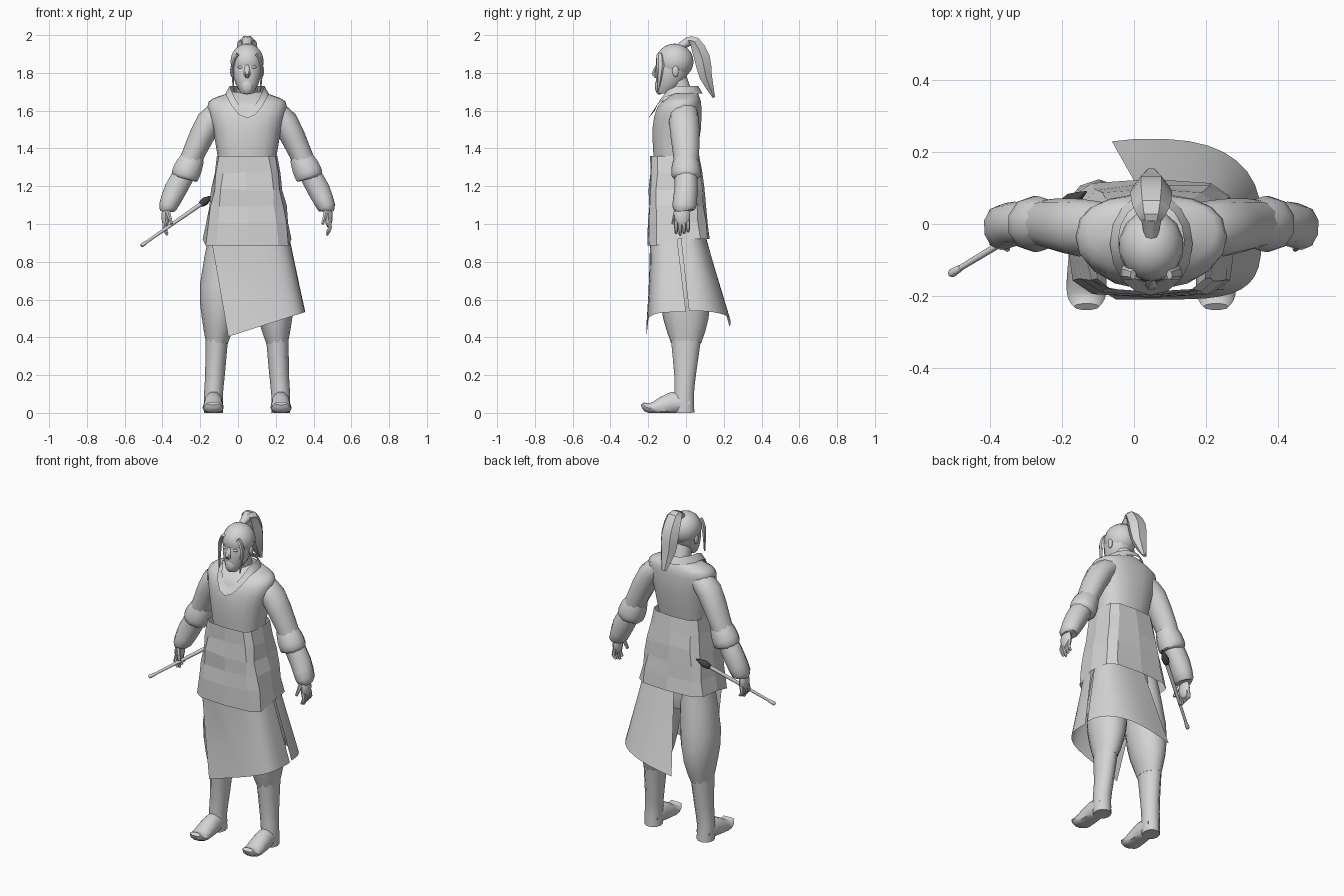
import bpy, bmesh, math, random
from mathutils import Vector, Matrix

if "Cube" in bpy.data.objects:
    bpy.data.objects.remove(bpy.data.objects["Cube"])

random.seed(4)
CENTRE = .048  # x of the figure's centre line
ACROSS, DEPTH, UP = Vector((1, 0, 0)), Vector((0, 1, 0)), Vector((0, 0, 1))


def flat_colour(name, value):
    material = bpy.data.materials.new(name)
    material.use_nodes = True
    material.diffuse_color = (value, value, value, 1)
    material.node_tree.nodes["Principled BSDF"].inputs["Base Color"].default_value = material.diffuse_color
    return material


grey = flat_colour("plain_grey", .66)
dark = flat_colour("dark_bristle", .06)


def finish(name, bm, smooth=50, material=grey):
    """Turn a bmesh into a named, shaded object."""
    mesh = bpy.data.meshes.new(name)
    bm.to_mesh(mesh)
    bm.free()
    mesh.materials.append(material)
    part = bpy.data.objects.new(name, mesh)
    bpy.context.collection.objects.link(part)
    if smooth:
        bpy.ops.object.select_all(action='DESELECT')
        part.select_set(True)
        bpy.context.view_layer.objects.active = part
        bpy.ops.object.shade_smooth_by_angle(angle=math.radians(smooth))
    return part


def loft(name, rings, closed=True, caps=True, **look):
    """Skin a list of point rings."""
    bm = bmesh.new()
    rows = [[bm.verts.new(point) for point in ring] for ring in rings]
    count = len(rows[0])
    for lower, upper in zip(rows, rows[1:]):
        for i in range(count if closed else count - 1):
            j = (i + 1) % count
            bm.faces.new((lower[i], lower[j], upper[j], upper[i]))
    if closed and caps:
        bm.faces.new(rows[0][::-1])
        bm.faces.new(rows[-1])
    if closed:
        bmesh.ops.recalc_face_normals(bm, faces=bm.faces)
    return finish(name, bm, **look)


def rounded(degrees, power=2):
    """Point on a unit superellipse; higher powers are boxier."""
    c, s = math.cos(math.radians(degrees)), math.sin(math.radians(degrees))
    return (math.copysign(abs(c) ** (2 / power), c), math.copysign(abs(s) ** (2 / power), s))


def ring_of(sides, power=2):
    return [rounded(360 * i / sides, power) for i in range(sides)]


def spline(controls, steps=2):
    """Smooth curve through the control tuples."""
    ends = [Vector(c) for c in (controls[0], *controls, controls[-1])]
    curve = []
    for a, b, c, d in zip(ends, ends[1:], ends[2:], ends[3:]):
        for k in range(steps):
            t = k / steps
            curve.append(b + t * ((c - a) / 2 + t * (a - b * 2.5 + c * 2 - d / 2
                                                     + t * (b * 1.5 - c * 1.5 + (d - a) / 2))))
    return curve + [ends[-1]]


def stack(name, levels, sides=14, power=2, **options):
    """Level rings given as height, half width, middle y, half depth."""
    shape = ring_of(sides, power)
    return loft(name, [[(CENTRE + u * width, middle + v * deep, z) for u, v in shape]
                       for z, width, middle, deep in levels], **options)


def tube(name, controls, along=ACROSS, side=1, sides=10, **options):
    """Rings across a path given as x, y, z, radius, other radius."""
    path = spline([c if len(c) == 5 else (*c, c[-1]) for c in controls])
    spots = [Vector((CENTRE + side * p[0], p[1], p[2])) for p in path]
    rings = []
    for i, (spot, p) in enumerate(zip(spots, path)):
        ahead = (spots[min(i + 1, len(spots) - 1)] - spots[max(i - 1, 0)]).normalized()
        first = (along - ahead * along.dot(ahead)).normalized()
        second = ahead.cross(first)
        ring = [spot + first * u * p[3] + second * v * p[4] for u, v in ring_of(sides)]
        rings.append([(q.x, q.y, max(q.z, 0)) for q in ring])  # soles stay flat
    return loft(name, rings, **options)


def ball(name, spot, size, side=1, detail=10):
    bm = bmesh.new()
    x, y, z = spot
    place = Matrix.Translation((CENTRE + side * x, y, z)) @ Matrix.Diagonal((*size, 1))
    bmesh.ops.create_uvsphere(bm, u_segments=detail, v_segments=detail - 2, radius=1, matrix=place)
    return finish(name, bm)


def skirt_panel(name, waist, hem, waist_depth, hem_depth, low, slope, power):
    """Flared cloth between two arcs, with a hem that rises towards the left."""
    columns, rows = 10, 3
    top, bottom = [], []
    for i in range(columns + 1):
        t = i / columns
        u, v = rounded(waist[0] + t * (waist[1] - waist[0]), power)
        top.append(Vector((CENTRE + .22 * u, waist_depth * v, .95)))
        u, v = rounded(hem[0] + t * (hem[1] - hem[0]), power)
        x = CENTRE + .307 * u
        bottom.append(Vector((x, hem_depth * v, low + slope * x)))
    loft(name, [[b.lerp(a, k / rows) for a, b in zip(top, bottom)] for k in range(rows + 1)],
         closed=False)


# Vest
stack("vest", spline([(1.32, .15, -.06, .11), (1.5, .18, -.05, .13), (1.62, .21, -.035, .118),
                      (1.665, .18, -.015, .09), (1.7, .07, 0, .06)]), sides=18, power=2.4)

# Flaring faceted tunic with an open top and a dipping front hem
levels = []
for k in range(6):
    flare = 1 - k / 5
    back = .07 + .055 * flare
    front = -.19 - .015 * flare
    levels.append((1.36 - .44 * flare, .16 + .075 * flare, (back + front) / 2, (back - front) / 2))
tunic = stack("tunic", levels, sides=12, power=4, caps=False, smooth=0)
for vertex in tunic.data.vertices:
    if vertex.co.z < 1 and vertex.co.y < -.15:
        vertex.co.z -= .035
    elif 1 < vertex.co.z < 1.3:
        vertex.co += Vector([random.uniform(-.006, .006) for axis in range(3)])

# Long skirt, slit at the left side and open over the right leg
skirt_panel("front_skirt_panel", (-142, -4), (-96, 0), .19, .21, .42, .32, 4)
skirt_panel("back_skirt_panel", (-13, 96), (2, 106), .1, .237, .47, .2, 2.5)
stack("hips", [(.8, .14, -.01, .09), (.88, .2, -.02, .12), (1, .18, -.03, .12)])

# Collar dipping to a V on the chest
collar = []
for width, middle, deep, height in ((.115, -.055, .143, 1.69), (.092, -.05, .115, 1.73)):
    collar.append([(CENTRE + u * width, middle + v * deep, height - .13 * max(0, -v) ** 2)
                   for u, v in ring_of(16)])
loft("collar", collar, caps=False)

# Head
tube("neck", [(0, 0, 1.62, .06), (0, -.05, 1.79, .05)])
stack("head", spline([(1.69, .03, -.12, .03), (1.74, .06, -.09, .07),
                      (1.82, .08, -.07, .09), (1.9, .07, -.06, .08)]), power=2.2)
ball("hair", (0, -.06, 1.86), (.09, .1, .095), detail=14)
tube("nose", [(0, -.155, 1.84, .01, .006), (0, -.17, 1.795, .018, .014), (0, -.15, 1.78, .012)],
     sides=6)
ball("beard", (0, -.14, 1.73), (.035, .025, .045))

# Topknot tie and ponytail
tube("topknot_tie", [(0, -.03, 1.94, .02), (0, .02, 1.97, .03, .025)], sides=8)
tube("ponytail", [(0, .01, 1.97, .03, .02), (0, .045, 1.965, .05, .033), (0, .085, 1.88, .058, .048),
                  (0, .105, 1.78, .05, .038), (0, .148, 1.67, .015, .008)], sides=6, smooth=30)

for label, side in (("left", 1), ("right", -1)):
    # Ears, eyelids and loose hair
    ball(label + "_ear", (.08, -.055, 1.81), (.01, .018, .032), side, detail=8)
    ball(label + "_eyelid", (.033, -.146, 1.83), (.018, .01, .008), side, detail=8)
    tube(label + "_hair_lock", [(.05, -.14, 1.9, .015, .01), (.077, -.135, 1.84, .02, .008),
                                (.07, -.15, 1.7, .004)], DEPTH, side, sides=6, smooth=30)

    # Sleeves, cuffs and bracers
    tube(label + "_sleeve", [(.13, -.01, 1.6, .07, .06), (.2, -.01, 1.54, .08, .07),
                             (.28, 0, 1.38, .07, .06), (.32, 0, 1.28, .06)], DEPTH, side, sides=12)
    tube(label + "_cuff", [(.28, 0, 1.36, .06), (.305, 0, 1.31, .075), (.33, 0, 1.255, .077),
                           (.335, 0, 1.24, .06)], DEPTH, side, smooth=40)
    tube(label + "_bracer", [(.335, 0, 1.26, .06), (.38, 0, 1.18, .062), (.42, -.01, 1.09, .063, .05),
                             (.425, -.01, 1.07, .045, .035)], DEPTH, side)

    # Hands
    ball(label + "_palm", (.432, -.02, 1.04), (.022, .042, .06), side)
    for order, finger in enumerate(("index", "middle", "ring", "little")):
        y = -.052 + order * .021
        drop = .94 + .01 * abs(order - 1)
        tube(f"{label}_{finger}_finger", [(.432, y, 1.02, .011), (.44, y, .98, .011),
                                          (.422, y, drop, .007)], DEPTH, side, sides=6)
    tube(label + "_thumb", [(.42, -.05, 1.07, .014), (.4, -.07, 1, .008)], DEPTH, side, sides=6)

    # Baggy trousers and boots with curled toes
    tube(label + "_trouser_leg", [(.11, -.02, .95, .09, .11), (.14, -.01, .67, .11, .13),
                                  (.15, 0, .5, .09, .12), (.16, 0, .37, .058, .08)],
         side=side, sides=12)
    tube(label + "_boot_shaft", [(.16, 0, .4, .06, .085), (.17, -.005, .2, .052, .06),
                                 (.178, -.01, .1, .05, .055), (.178, -.008, 0, .05, .055)], side=side)
    tube(label + "_boot_foot", [(.178, .02, .05, .045, .05), (.178, -.07, .05, .05, .065),
                                (.18, -.17, .025, .056, .035), (.18, -.21, .03, .05, .025),
                                (.18, -.23, .05, .035, .012)], side=side)

# Long brush held beside the right hand
butt, tip = Vector((-.56, -.14, .885)), Vector((-.18, .09, 1.15))
for part, stations, material in (("brush_cap", ((0, .008), (.02, .012), (.08, .009)), grey),
                                 ("brush_handle", ((.06, .008), (.84, .012)), grey),
                                 ("brush_bristles", ((.82, .013), (.89, .022), (1, .002)), dark)):
    tube(part, [(*butt.lerp(tip, t), radius) for t, radius in stations], UP, sides=8,
         material=material)
